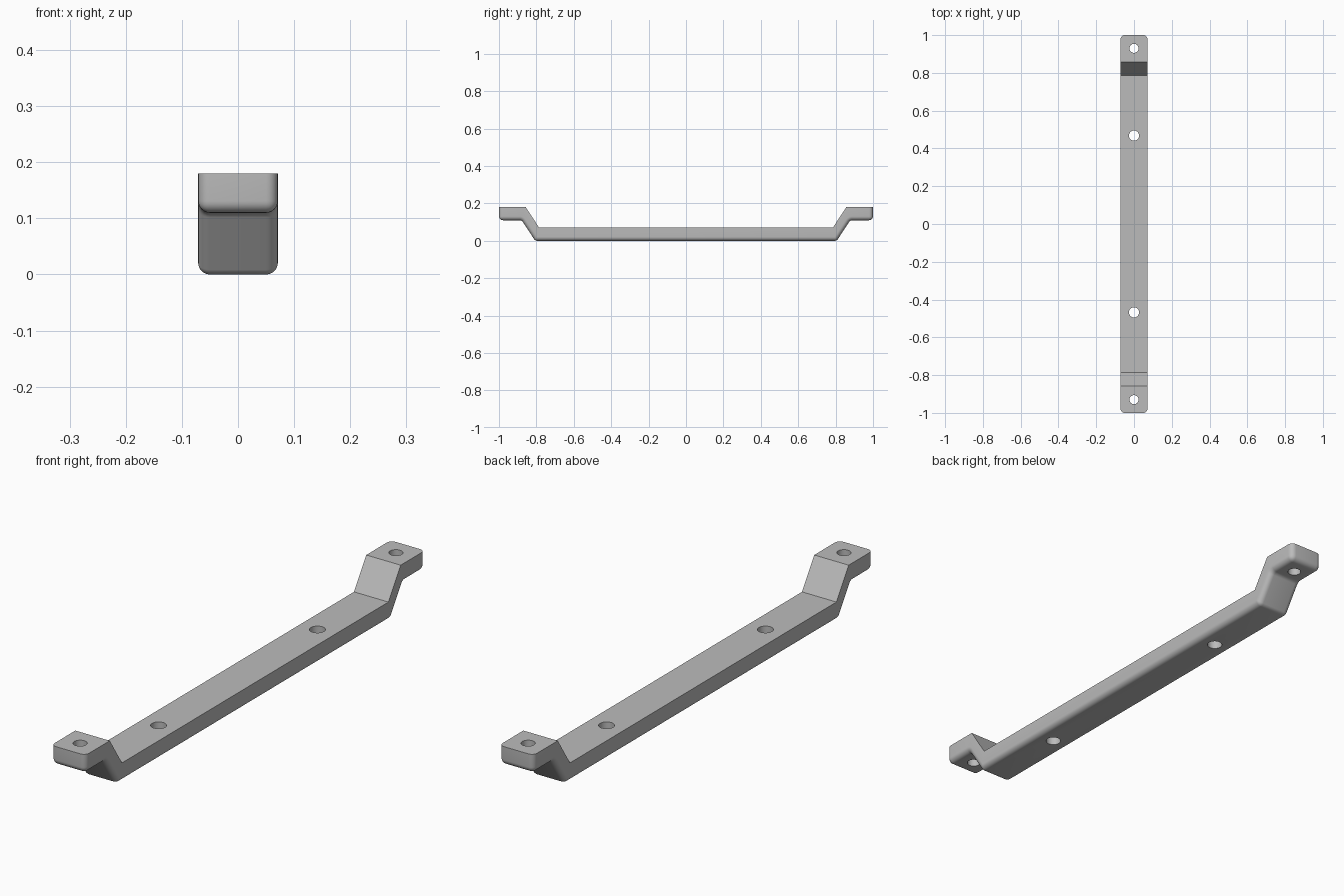
import bpy, bmesh

cube = bpy.data.objects.get("Cube")
if cube:
    bpy.data.objects.remove(cube, do_unlink=True)

HALF_W = 0.071
FILLET = 0.025

metal = bpy.data.materials.new("grey metal")
metal.use_nodes = True
GREY = (0.5, 0.5, 0.5, 1)
metal.diffuse_color = GREY
metal.node_tree.nodes["Principled BSDF"].inputs["Base Color"].default_value = GREY

# Side profile of the bent strap, one half mirrored to the other (y, z)
top = [(-1, 0.18), (-0.857, 0.18), (-0.785, 0.07)]
bottom = [(-1, 0.11), (-0.878, 0.11), (-0.806, 0)]


def mirrored(points):
    return points + [(-y, z) for y, z in reversed(points)]


outline = mirrored(bottom) + mirrored(top)[::-1]
bm = bmesh.new()
side = bm.faces.new([bm.verts.new((-HALF_W, y, z)) for y, z in outline])
swept = bmesh.ops.extrude_face_region(bm, geom=[side])["geom"]
bmesh.ops.translate(bm, vec=(2 * HALF_W, 0, 0),
                    verts=[v for v in swept if isinstance(v, bmesh.types.BMVert)])
bmesh.ops.recalc_face_normals(bm, faces=bm.faces)


def is_bottom(v):
    return any(abs(v.co.y - y) + abs(v.co.z - z) < 1e-4 for y, z in mirrored(bottom))


def bevel(edges, size, segments):
    bmesh.ops.bevel(bm, geom=edges, offset=size, segments=segments,
                    profile=0.5, affect='EDGES', clamp_overlap=True)


# Soften the bends on the underside
bends = [e for e in bm.edges if all(is_bottom(v) for v in e.verts)
         and abs(e.verts[0].co.x - e.verts[1].co.x) > HALF_W
         and abs(e.verts[0].co.y) < 0.95]
bevel(bends, 0.01, 4)

# Round the underside rim, the tab corners and the long upper edges of the bar
rim = []
for e in bm.edges:
    a, b = (v.co for v in e.verts)
    across = abs(a.x - b.x) > HALF_W
    at_end = abs(a.y) > 0.99 and abs(b.y) > 0.99
    upright = at_end and abs(a.z - b.z) > 0.03
    under_end = at_end and across and max(a.z, b.z) < 0.15
    long_top = not across and abs(a.y - b.y) > 1 and a.z > 0.03
    under_side = (not across and len(e.link_faces) == 2
                  and any(f.normal.z < -0.1 for f in e.link_faces)
                  and any(abs(f.normal.x) > 0.9 for f in e.link_faces))
    if upright or under_end or long_top or under_side:
        rim.append(e)
bevel(rim, FILLET, 6)

mesh = bpy.data.meshes.new("bent_strap")
bm.to_mesh(mesh)
bm.free()
mesh.materials.append(metal)
strap = bpy.data.objects.new("bent_strap", mesh)
bpy.context.collection.objects.link(strap)

# Screw holes through the tabs and the bar
for y, z, radius in [(-0.93, 0.145, 0.024), (-0.468, 0.035, 0.027),
                     (0.468, 0.035, 0.027), (0.93, 0.145, 0.024)]:
    bpy.ops.mesh.primitive_cylinder_add(vertices=32, radius=radius, depth=0.2,
                                        location=(0, y, z))
    cutter = bpy.context.object
    cutter.name = "hole_cutter"
    cutter.data.materials.append(metal)
    cut = strap.modifiers.new("hole", 'BOOLEAN')
    cut.operation = 'DIFFERENCE'
    cut.solver = 'EXACT'
    cut.object = cutter
    bpy.ops.object.select_all(action='DESELECT')
    bpy.context.view_layer.objects.active = strap
    strap.select_set(True)
    bpy.ops.object.modifier_apply(modifier=cut.name)
    bpy.data.objects.remove(cutter, do_unlink=True)

bpy.ops.object.shade_smooth_by_angle(angle=0.6)
